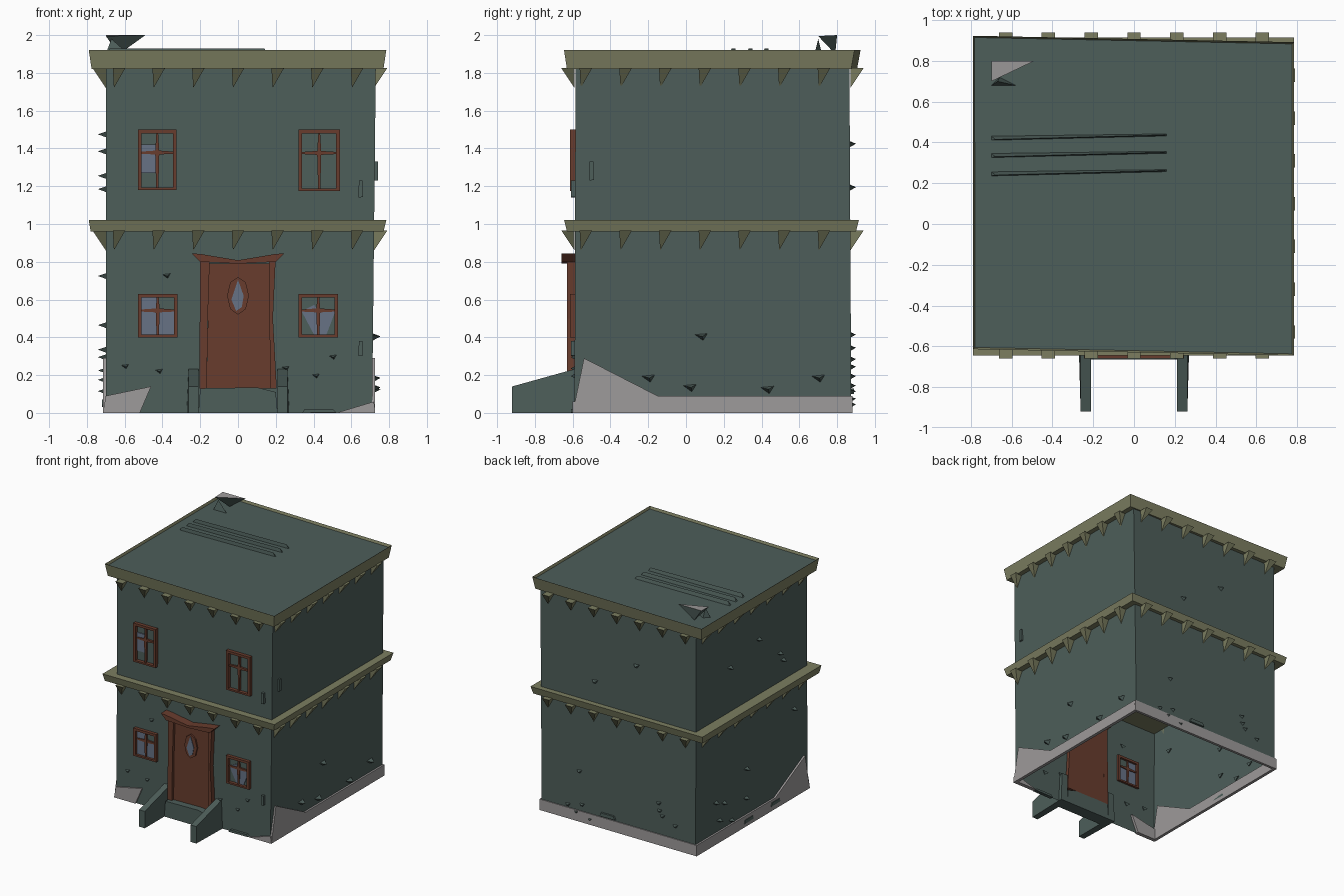
import bpy, bmesh, math, random
from mathutils import Matrix, Vector

random.seed(4)
cube = bpy.data.objects.get("Cube")
if cube:
    bpy.data.objects.remove(cube)


def material(name, rgb):
    m = bpy.data.materials.new(name)
    m.use_nodes = True
    m.diffuse_color = (*rgb, 1)
    m.node_tree.nodes["Principled BSDF"].inputs["Base Color"].default_value = (*rgb, 1)
    return m


GREEN = material("green stone", (0.075, 0.112, 0.102))
OLIVE = material("olive trim", (0.2, 0.208, 0.118))
BROWN = material("brown wood", (0.14, 0.046, 0.027))
GREY = material("pale grey stone", (0.34, 0.325, 0.325))
GLASS = material("blue grey glass", (0.135, 0.17, 0.235))


def finish(name, bm, *mats):
    bmesh.ops.recalc_face_normals(bm, faces=bm.faces)
    me = bpy.data.meshes.new(name)
    bm.to_mesh(me)
    bm.free()
    for m in mats:
        me.materials.append(m)
    ob = bpy.data.objects.new(name, me)
    bpy.context.collection.objects.link(ob)
    return ob


def wall_frame(right, out, dist):
    """Maps (along wall, up, outward) to model space."""
    r, o = Vector(right), Vector(out)
    return Matrix.Translation(o * dist) @ Matrix((r, (0, 0, 1), o)).transposed().to_4x4()


FRONT = wall_frame((1, 0, 0), (0, -1, 0), 0.59)
RIGHT = wall_frame((0, 1, 0), (1, 0, 0), 0.72)
BACK = wall_frame((-1, 0, 0), (0, 1, 0), 0.87)
LEFT = wall_frame((0, -1, 0), (-1, 0, 0), 0.70)


def add_prism(bm, side, pts, w0, w1):
    a = [bm.verts.new(side @ Vector((u, v, w0))) for u, v in pts]
    b = [bm.verts.new(side @ Vector((u, v, w1))) for u, v in pts]
    bm.faces.new(a)
    bm.faces.new(b)
    for i in range(len(pts)):
        j = (i + 1) % len(pts)
        bm.faces.new((a[i], a[j], b[j], b[i]))


def prism(name, side, pts, w0, w1, mat):
    bm = bmesh.new()
    add_prism(bm, side, pts, w0, w1)
    return finish(name, bm, mat)


def rect(u0, u1, v0, v1):
    return [(u0, v0), (u1, v0), (u1, v1), (u0, v1)]


def frustum(bm, low, high, z0, z1, skew=0):
    """low/high are (x0, x1, y0, y1); returns bottom and top faces."""
    rings = []
    for (x0, x1, y0, y1), z, s in ((low, z0, skew), (high, z1, skew)):
        rings.append([bm.verts.new((x, y - s * x, z))
                      for x, y in ((x0, y0), (x1, y0), (x1, y1), (x0, y1))])
    a, b = rings
    for i in range(4):
        j = (i + 1) % 4
        bm.faces.new((a[i], a[j], b[j], b[i]))
    return bm.faces.new(a[::-1]), bm.faces.new(b)


# Hollow body, open underneath
bm = bmesh.new()
bottom, top = frustum(bm, (-0.70, 0.71, -0.59, 0.875), (-0.70, 0.73, -0.585, 0.865), 0, 1.88)
bmesh.ops.delete(bm, geom=[bottom], context='FACES_ONLY')
finish("house_walls", bm, GREEN)

# Middle cornice
bm = bmesh.new()
frustum(bm, (-0.78, 0.77, -0.63, 0.9), (-0.79, 0.785, -0.645, 0.915), 0.96, 1.02)
finish("middle_cornice", bm, OLIVE)

# Roof rim with a sunken green roof
bm = bmesh.new()
_, top = frustum(bm, (-0.775, 0.77, -0.615, 0.89), (-0.79, 0.785, -0.63, 0.908), 1.82, 1.92, 0.02)
bmesh.ops.inset_individual(bm, faces=[top], thickness=0.045)
ring = bmesh.ops.inset_individual(bm, faces=[top], thickness=0.012, depth=-0.02)
top.material_index = 1
finish("roof_rim", bm, OLIVE, GREEN)


# Pointed brackets under both cornices
def bracket(bm, side, u, z):
    h = 0.033
    ring = [(u - h, z, 0), (u + h, z, 0), (u + h, z, 0.07), (u - h, z, 0.07)]
    v = [bm.verts.new(side @ Vector(p)) for p in ring]
    tip = bm.verts.new(side @ Vector((u - h + 0.006, z - 0.105, 0)))
    bm.faces.new(v)
    for i in range(4):
        bm.faces.new((v[i], v[(i + 1) % 4], tip))


for name, z in (("lower_brackets", 0.965), ("upper_brackets", 1.825)):
    bm = bmesh.new()
    for side, start in ((FRONT, -0.63), (RIGHT, -0.53), (BACK, -0.63), (LEFT, -0.76)):
        for i in range(7):
            bracket(bm, side, start + i * 0.21, z)
    finish(name, bm, OLIVE)

# Pale plinth: low strips that climb towards the front corners
climb = [(-0.6, 0), (0.88, 0), (0.87, 0.09), (-0.15, 0.09), (-0.54, 0.29)]
prism("right_plinth", RIGHT, climb, -0.02, 0.006, GREY)
prism("left_plinth", LEFT, [(-u, v) for u, v in climb], -0.01, 0.015, GREY)
prism("back_plinth", BACK, rect(-0.725, 0.715, 0, 0.09), -0.01, 0.012, GREY)
prism("front_left_plinth", FRONT, [(0.52, 0), (0.726, 0), (0.72, 0.06)], -0.02, 0.012, GREY)
prism("front_right_plinth", FRONT, [(-0.715, 0), (-0.52, 0), (-0.46, 0.14), (-0.7, 0.09)],
      -0.02, 0.012, GREY)


# Windows: frame, crossing glazing bars and broken panes
def window(name, u0, u1, v0, v1, panes):
    bm = bmesh.new()
    t = 0.02
    um, vm = (u0 + u1) / 2, v0 + (v1 - v0) * 0.62
    for r in (rect(u0, u0 + t, v0, v1), rect(u1 - t, u1, v0, v1),
              rect(u0, u1, v0, v0 + t * 0.7), rect(u0, u1, v1 - t, v1)):
        add_prism(bm, FRONT, r, -0.02, 0.025)
    s = 0.011
    add_prism(bm, FRONT, [(um - s / 2, v0), (um + s / 2, v0), (um + s, vm),
                          (um + s / 3, v1), (um - s / 3, v1), (um - s, vm)], -0.01, 0.014)
    add_prism(bm, FRONT, [(u0, vm - s / 2), (um, vm - s), (u1, vm - s / 2),
                          (u1, vm + s / 3), (um, vm + s), (u0, vm + s / 3)], -0.01, 0.012)
    finish(name + "_frame", bm, BROWN)
    if panes:
        bm = bmesh.new()
        for pane in panes:
            add_prism(bm, FRONT, [(u0 + p * (u1 - u0), v0 + q * (v1 - v0)) for p, q in pane],
                      -0.002, 0.005)
        finish(name + "_glass", bm, GLASS)


window("lower_right_window", -0.53, -0.32, 0.40, 0.63,
       [rect(0.05, 0.5, 0.04, 0.95), rect(0.5, 0.93, 0.04, 0.6)])
window("lower_left_window", 0.32, 0.53, 0.40, 0.63,
       [[(0.08, 0.6), (0.4, 0.05), (0.7, 0.05), (0.93, 0.6)],
        [(0.08, 0.6), (0.5, 0.6), (0.4, 0.75)]])
window("upper_right_window", -0.53, -0.325, 1.18, 1.50,
       [rect(0.07, 0.47, 0.28, 0.75)])
window("upper_left_window", 0.32, 0.54, 1.175, 1.50, [])

# Door, crooked posts and sagging lintel
prism("door", FRONT, [(-0.165, 0.13), (0.17, 0.13), (0.17, 0.79), (-0.155, 0.79)], -0.03, 0.018, BROWN)
prism("door_post_right", FRONT, [(-0.205, 0.13), (-0.165, 0.13), (-0.16, 0.5), (-0.15, 0.8), (-0.2, 0.83)],
      -0.03, 0.04, BROWN)
prism("door_post_left", FRONT, [(0.17, 0.13), (0.205, 0.13), (0.185, 0.5), (0.2, 0.83), (0.165, 0.8)],
      -0.03, 0.04, BROWN)
prism("door_lintel", FRONT, [(-0.2, 0.8), (0, 0.79), (0.2, 0.8), (0.245, 0.845), (0.19, 0.84),
                             (0, 0.808), (-0.19, 0.84), (-0.245, 0.845)], -0.02, 0.07, BROWN)


def oval(rx, rz):
    return [(rx * math.sin(i * math.pi / 4), 0.62 + rz * math.cos(i * math.pi / 4)) for i in range(8)]


prism("door_window_frame", FRONT, oval(0.058, 0.1), 0.01, 0.03, BROWN)
prism("door_window_glass", FRONT, [(0, 0.705), (0.03, 0.62), (0.02, 0.56), (-0.01, 0.54), (-0.035, 0.6)],
      0.03, 0.034, GLASS)

# Doorstep and sloping side walls
prism("doorstep", FRONT, [(-0.21, 0), (0.21, 0), (0.2, 0.11), (0.1, 0.135), (-0.2, 0.13)], -0.03, 0.075, GREEN)
slope = [(-0.92, 0), (-0.56, 0), (-0.56, 0.24), (-0.92, 0.14)]
for name, s in (("step_wall_left", 1), ("step_wall_right", -1)):
    bm = bmesh.new()
    add_prism(bm, wall_frame((0, 1, 0), (s, 0, 0), 0), slope, 0.21, 0.262)
    for v in bm.verts:
        if v.co.y > -0.6 and abs(v.co.x) > 0.23 and v.co.z < 0.1:
            v.co.x += 0.01 * s
    finish(name, bm, GREEN)

# Stone chips sticking out of the walls
bm = bmesh.new()


def chip(side, u, v, size, out):
    a = [(u - size, v + 0.005, -0.01), (u + size, v + 0.012, -0.01), (u + size * 0.3, v - size * 0.8, -0.01),
         (u + size * 0.2, v - 0.005, out)]
    p = [bm.verts.new(side @ Vector(q)) for q in a]
    for i in range(4):
        bm.faces.new([p[j] for j in range(4) if j != i])


for u, v in ((-0.38, 0.73), (-0.42, 0.225), (0.5, 0.3), (0.41, 0.2), (-0.6, 0.25), (0.25, 0.24)):
    chip(FRONT, u, v, 0.028, 0.02)
for u, v in ((0.08, 0.41), (0.02, 0.14), (0.43, 0.13), (0.7, 0.19), (-0.2, 0.19)):
    chip(RIGHT, u, v, 0.036, 0.035)
for v in (0.12, 0.18, 0.23, 0.3, 0.34, 0.47, 0.73, 1.19, 1.26, 1.39, 1.48):
    chip(LEFT, random.uniform(-0.7, 0.5), v, 0.03, 0.042)
for v in (0.05, 0.08, 0.12, 0.15, 0.2, 0.25, 0.29, 0.35, 0.42, 1.2, 1.43):
    chip(BACK, random.uniform(-0.6, 0.6), v, 0.035, 0.03)
finish("wall_chips", bm, GREEN)

# Flat bricks near the ground and on the wall corners
bm = bmesh.new()
for side, u, v, w, h in ((FRONT, 0.43, 0, 0.09, 0.02), (BACK, -0.1, 0.1, 0.07, 0.03),
                         (LEFT, 0.15, 0.04, 0.06, 0.03), (LEFT, -0.2, 0.03, 0.06, 0.03),
                         (RIGHT, -0.5, 1.23, 0.012, 0.1), (FRONT, 0.65, 1.14, 0.012, 0.09),
                         (FRONT, 0.65, 0.3, 0.012, 0.08)):
    add_prism(bm, side, [(u - w, v), (u + w, v + 0.003), (u + w * 0.8, v + h), (u - w * 0.85, v + h)],
              -0.01, 0.02)
finish("loose_bricks", bm, GREEN)

# Roof boards, ridged and slightly turned
bm = bmesh.new()
for y in (0.415, 0.33, 0.24):
    back, front = y + 0.022, y - 0.004
    p = [bm.verts.new(q) for q in ((-0.7, front, 1.9), (0.16, back - 0.005, 1.9), (0.16, back + 0.005, 1.9),
                                   (-0.7, front + 0.02, 1.9), (-0.68, front + 0.004, 1.928),
                                   (0.14, back, 1.928))]
    for f in ((0, 1, 5, 4), (1, 2, 5), (2, 3, 4, 5), (3, 0, 4), (0, 3, 2, 1)):
        bm.faces.new([p[i] for i in f])
finish("roof_boards", bm, GREEN)

# Broken stone on the roof: pale cut face above a green underside
bm = bmesh.new()
p = [bm.verts.new(q) for q in ((-0.7, 0.8, 2.0), (-0.49, 0.8, 2.0), (-0.7, 0.7, 1.995), (-0.63, 0.79, 1.9))]
bm.faces.new((p[0], p[2], p[1])).material_index = 1
for f in ((0, 1, 3), (1, 2, 3), (2, 0, 3)):
    bm.faces.new([p[i] for i in f])
q = [bm.verts.new(c) for c in ((-0.7, 0.68, 1.9), (-0.58, 0.68, 1.9), (-0.66, 0.72, 1.9), (-0.67, 0.7, 1.98))]
for f in ((0, 1, 3), (1, 2, 3), (2, 0, 3), (0, 2, 1)):
    bm.faces.new([q[i] for i in f])
finish("roof_rubble", bm, GREEN, GREY)
